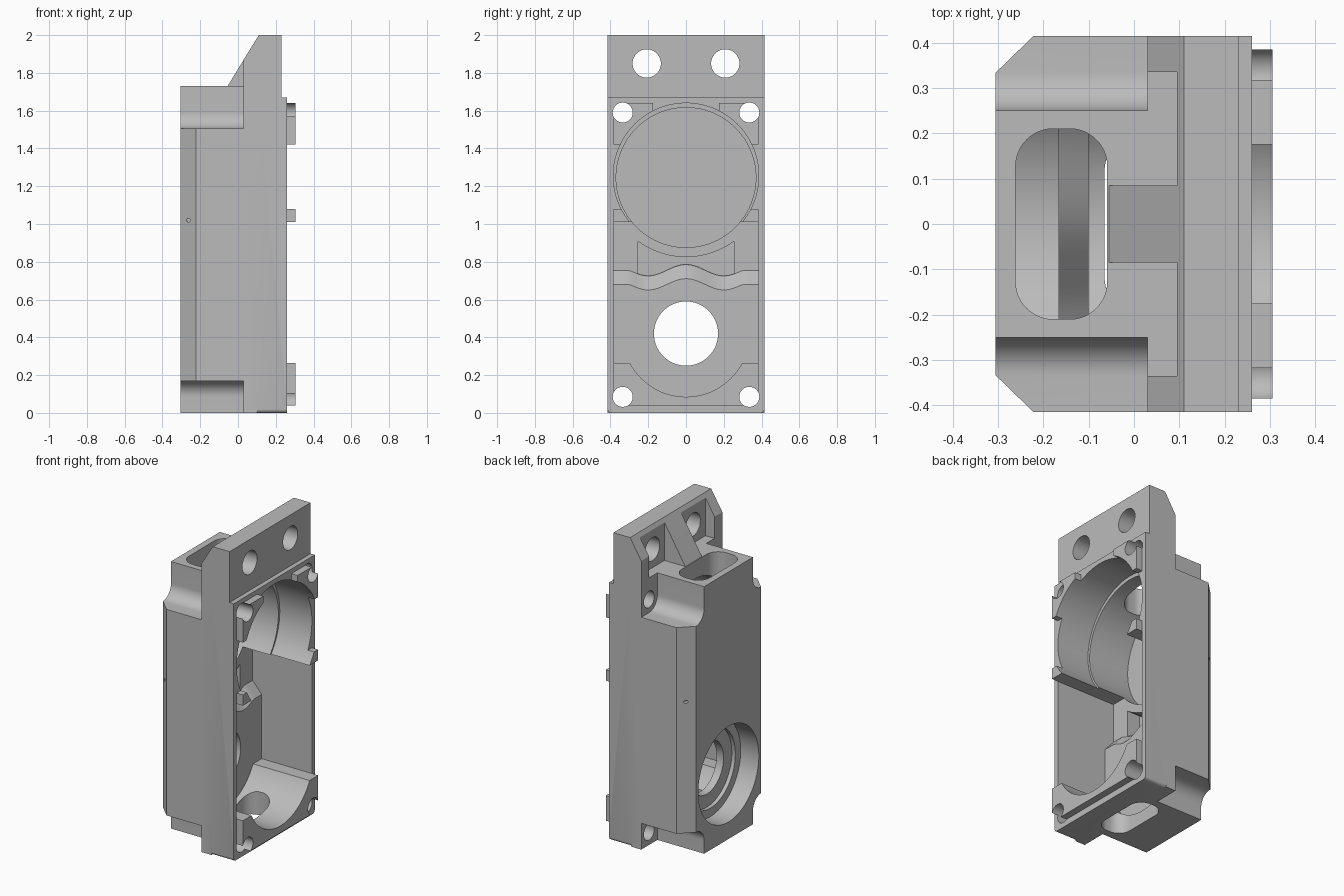
import bpy, bmesh, math
from mathutils import Vector

cube = bpy.data.objects.get("Cube")
if cube:
    bpy.data.objects.remove(cube, do_unlink=True)

grey = bpy.data.materials.new("cast grey")
grey.use_nodes = True
grey.diffuse_color = (0.5, 0.5, 0.5, 1)
grey.node_tree.nodes["Principled BSDF"].inputs["Base Color"].default_value = (0.5, 0.5, 0.5, 1)

AXES = {"x": lambda u, v, w: (w, u, v), "y": lambda u, v, w: (u, w, v), "z": lambda u, v, w: (u, v, w)}


def loft(name, lower, upper, axis, a, b):
    """Solid between two matching outlines placed at a and b along an axis."""
    bm = bmesh.new()
    place = AXES[axis]
    r0 = [bm.verts.new(place(u, v, a)) for u, v in lower]
    r1 = [bm.verts.new(place(u, v, b)) for u, v in upper]
    bm.faces.new(r0)
    bm.faces.new(r1)
    n = len(r0)
    for i in range(n):
        j = (i + 1) % n
        bm.faces.new((r0[i], r0[j], r1[j], r1[i]))
    bmesh.ops.recalc_face_normals(bm, faces=bm.faces)
    mesh = bpy.data.meshes.new(name)
    bm.to_mesh(mesh)
    bm.free()
    ob = bpy.data.objects.new(name, mesh)
    bpy.context.collection.objects.link(ob)
    return ob


def prism(name, pts, axis, a, b):
    return loft(name, pts, pts, axis, a, b)


def rect(u0, u1, v0, v1):
    return [(u0, v0), (u1, v0), (u1, v1), (u0, v1)]


def arc(cu, cv, r, start, end, n):
    angles = [math.radians(start + (end - start) * i / n) for i in range(n + 1)]
    return [(cu + r * math.cos(t), cv + r * math.sin(t)) for t in angles]


def disc(cu, cv, r, n=72):
    return arc(cu, cv, r, 0, 360, n)[:-1]


def rounded(cu, cv, hu, hv, r):
    pts = []
    for su, sv, start in ((1, 1, 0), (-1, 1, 90), (-1, -1, 180), (1, -1, 270)):
        pts += arc(cu + su * (hu - r), cv + sv * (hv - r), r, start, start + 90, 12)
    return pts


def combine(tool, operation):
    mod = body.modifiers.new(tool.name, "BOOLEAN")
    mod.operation = operation
    mod.solver = "EXACT"
    mod.object = tool
    bpy.context.view_layer.objects.active = body
    bpy.ops.object.modifier_apply(modifier=mod.name)
    bpy.data.objects.remove(tool, do_unlink=True)


def add(tool):
    combine(tool, "UNION")


def cut(tool):
    combine(tool, "DIFFERENCE")


W = 0.415      # half width of the housing
BACK, FLANGE, FACE = -0.305, 0.03, 0.26
SCREW = 0.335  # screw hole offset
LOW, HIGH = 0.085, 1.59

# Rear block, notched around the screws and chamfered at the back corners
body = prism("housing", rect(BACK, 0.1, 0, 1.73), "y", -W, W)
for s in (-1, 1):
    notch_top = [(s * 0.25, 1.8)] + [(s * u, v) for u, v in arc(SCREW, HIGH, 0.085, 180, 270, 14)]
    notch_top += [(s * 0.5, HIGH - 0.085), (s * 0.5, 1.8)]
    notch_low = [(s * 0.25, -0.1)] + [(s * u, v) for u, v in arc(SCREW, LOW, 0.085, 180, 90, 14)]
    notch_low += [(s * 0.5, LOW + 0.085), (s * 0.5, -0.1)]
    cut(prism("notch_top", notch_top, "x", -0.5, FLANGE))
    cut(prism("notch_low", notch_low, "x", -0.5, FLANGE))
    wedge = [(BACK - 0.05, s * 0.285), (-0.17, s * 0.465), (-0.4, s * 0.5)]
    cut(prism("chamfer", wedge, "z", -0.1, 1.9))

# Front flange with the sloped mounting plate
flange = prism("flange", [(FLANGE, 0), (FACE, 0), (FACE, 1.67), (0.23, 1.67), (0.23, 2),
                          (0.11, 2), (FLANGE, 1.87)], "y", -W, W)
bm = bmesh.new()
bm.from_mesh(flange.data)
corners = [e for e in bm.edges if all(v.co.z < 0.01 for v in e.verts)
           and abs(e.verts[0].co.y - e.verts[1].co.y) < 0.01]
bmesh.ops.bevel(bm, geom=corners, offset=0.02, segments=4, profile=0.5, affect="EDGES")
bm.to_mesh(flange.data)
bm.free()
add(flange)
for s in (-1, 1):
    u0, u1 = sorted((s * 0.085, s * 0.335))
    cut(prism("plate_pocket", rect(u0, u1, 1.73, 2.1), "x", -0.2, 0.095))
add(prism("centre_rib", [(-0.055, 1.73), (-0.055, 1.7), (0.12, 1.7), (0.12, 2), (0.11, 2)],
          "y", -0.085, 0.085))

# Locating tabs on the front face
TIP = 0.305
for s in (-1, 1):
    for y0, y1, z0, z1 in ((0.175, 0.385, 1.42, 1.64), (0.29, 0.385, 1.01, 1.08)):
        u0, u1 = sorted((s * y0, s * y1))
        add(prism("tab", rect(u0, u1, z0, z1), "x", 0.2, TIP))
add(prism("lower_tab", rect(-0.385, 0.385, 0.04, 0.265), "x", 0.2, TIP))

# Upper bore in two steps
cut(prism("bore_front", disc(0, 1.255, 0.385, 96), "x", 0.03, 0.4))
cut(prism("bore_rear", disc(0, 1.246, 0.37, 96), "x", -0.262, 0.1))

# Lower chamber with its round scoop
FLOOR = -0.1
cut(prism("chamber", rect(-0.385, 0.385, 0.265, 1.01), "x", FLOOR, 0.4))
cut(prism("scoop", disc(0, 0.42, 0.335, 96), "x", FLOOR, 0.4))


# Deeper recess with a wavy sloping edge
def wave(y, rise):
    ripple = 0.03 * math.cos(math.pi * y / 0.2) if abs(y) < 0.3 else 0
    return (y, 0.68 + rise + ripple)


def wavy(half, rise, top):
    return [wave(-half + 2 * half * i / 40, rise) for i in range(41)] + top


roof = [(0.385, 1.01), (-0.385, 1.01)]
cut(loft("recess_slope", wavy(0.385, 0.075, roof), wavy(0.385, -0.005, roof), "x", -0.165, FLOOR + 0.005))
rim = [(0.255 - 0.51 * i / 24) for i in range(25)]
rim = [(y, 1.255 - math.sqrt(0.43 ** 2 - y * y)) for y in rim]
cut(prism("deep_recess", wavy(0.255, 0.078, rim), "x", -0.255, -0.1))

# Rear counterbore and through hole
cut(prism("rear_bore", disc(0, 0.42, 0.31, 96), "x", -0.5, -0.175))
cut(prism("rear_step", disc(0, 0.42, 0.255), "x", -0.5, -0.15))
cut(prism("through_hole", disc(0, 0.42, 0.17), "x", -0.5, 0))

# Slots in the top and the underside
cut(prism("top_slot", rounded(-0.16, 0, 0.101, 0.21, 0.083), "z", 1.3, 1.9))
cut(prism("bottom_slot", rounded(0.03, 0, 0.095, 0.2, 0.083), "z", -0.1, 0.3))

# Screw holes, open tab corners, mounting holes and vents
for s in (-1, 1):
    for z, z0, z1 in ((LOW, -0.1, LOW), (HIGH, HIGH, 1.66)):
        cut(prism("screw_hole", disc(s * SCREW, z, 0.053, 40), "x", -0.1, 0.4))
        u0, u1 = sorted((s * SCREW, s * 0.5))
        cut(prism("tab_corner", rect(u0, u1, z0, z1), "x", FACE, 0.4))
    cut(prism("mount_hole", disc(s * 0.208, 1.85, 0.075, 48), "x", -0.1, 0.4))
    cut(prism("vent", disc(-0.262, 1.02, 0.01, 12), "y", min(s * 0.34, s * 0.5), max(s * 0.34, s * 0.5)))

# Finish
body.data.materials.clear()
body.data.materials.append(grey)
for f in body.data.polygons:
    f.material_index = 0
for ob in bpy.context.selected_objects:
    ob.select_set(False)
body.select_set(True)
bpy.context.view_layer.objects.active = body
bpy.ops.object.shade_smooth_by_angle(angle=math.radians(25))
